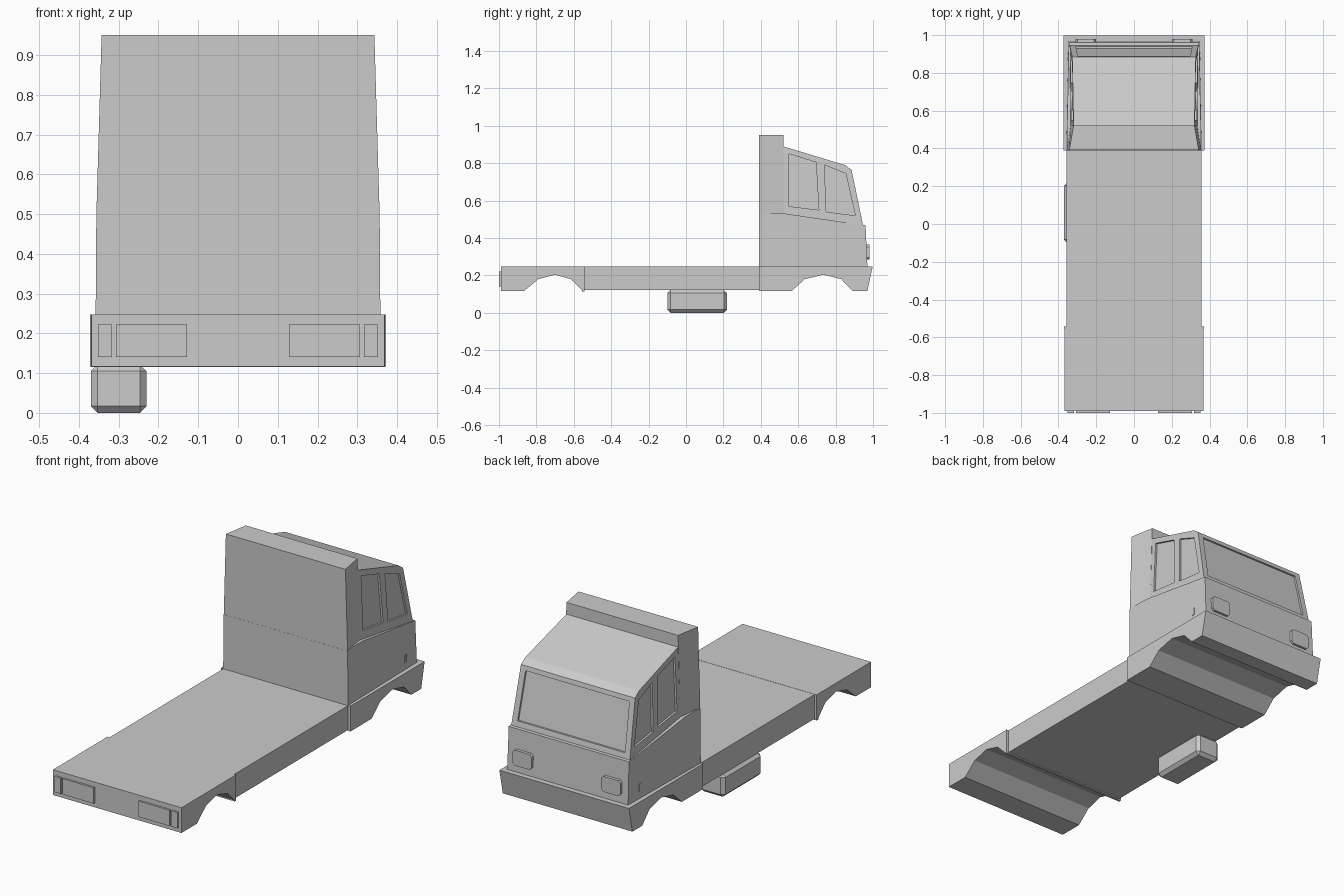
import bpy, bmesh

if "Cube" in bpy.data.objects:
    bpy.data.objects.remove(bpy.data.objects["Cube"])


def solid(name, ring_a, ring_b):
    """Closed solid joining two matching outlines."""
    bm = bmesh.new()
    a = [bm.verts.new(p) for p in ring_a]
    b = [bm.verts.new(p) for p in ring_b]
    n = len(a)
    bm.faces.new(a)
    bm.faces.new(b[::-1])
    for i in range(n):
        bm.faces.new((a[i], b[i], b[(i + 1) % n], a[(i + 1) % n]))
    bmesh.ops.recalc_face_normals(bm, faces=bm.faces)
    me = bpy.data.meshes.new(name)
    bm.to_mesh(me)
    bm.free()
    ob = bpy.data.objects.new(name, me)
    bpy.context.collection.objects.link(ob)
    return ob


def symmetric(name, side):
    """Solid spanning x, from (half width, y, z) side outline."""
    return solid(name, side, [(-x, y, z) for x, y, z in side])


def box(name, x0, x1, y0, y1, z0, z1):
    yz = [(y0, z0), (y1, z0), (y1, z1), (y0, z1)]
    return solid(name, [(x0, y, z) for y, z in yz], [(x1, y, z) for y, z in yz])


def cut(target, cutter):
    cutter.hide_render = True
    m = target.modifiers.new("recess", 'BOOLEAN')
    m.operation = 'DIFFERENCE'
    m.solver = 'EXACT'
    m.object = cutter
    bpy.context.view_layer.objects.active = target
    bpy.ops.object.modifier_apply(modifier=m.name)
    bpy.data.objects.remove(cutter)


# Chassis: front bumper with wheel arches, flat bed, rear section with arches
front = [(.39, .117), (.565, .117), (.635, .18), (.735, .204), (.83, .18),
         (.89, .117), (.97, .117), (.998, .248), (.39, .248)]
symmetric("front_bumper_and_arches", [(.372, y, z) for y, z in front])
box("bed", -.358, .358, -.55, .395, .121, .247)
rear = [(-.99, .117), (-.865, .117), (-.79, .18), (-.70, .204), (-.615, .18),
        (-.56, .125), (-.55, .125), (-.55, .248), (-.99, .248)]
symmetric("rear_section", [(.369, y, z) for y, z in rear])
box("rear_mudflap", -.37, .37, -.556, -.543, .115, .248)

# Lower cab body
symmetric("cab_lower", [(.358, .39, .245), (.356, .39, .53), (.354, .43, .535),
                        (.354, .52, .532), (.345, .96, .468), (.347, .97, .245)])

# Tall rear wall of the cab
symmetric("cab_rear_wall", [(.3555, .3905, .52), (.335, .525, .52),
                            (.32, .522, .95), (.343, .3905, .95)])


# Upper cab with sloped, slightly leaning sides
def side_x(y, z):
    return .335 + .0059 * (y - .52) - .0423 * (z - .535)


profile = [(.50, .52), (.50, .896), (.85, .79), (.885, .765), (.945, .475), (.947, .46)]
cab = symmetric("cab_upper", [(side_x(y, z), y, z) for y, z in profile])

# Recessed side windows
windows = [[(.55, .85), (.695, .805), (.71, .55), (.55, .57)],
           [(.74, .79), (.855, .745), (.905, .52), (.75, .54)]]
for s in (-1, 1):
    for w in windows:
        cut(cab, solid("window_cutter",
                       [(s * (side_x(y, z) - .01), y, z) for y, z in w],
                       [(s * (side_x(y, z) + .03), y, z) for y, z in w]))

# Recessed windscreen
screen = [(-.308, .498), (.308, .498), (.298, .742), (-.298, .742)]


def slope_y(z):
    return .945 - .2069 * (z - .475)


cut(cab, solid("screen_cutter", [(x, slope_y(z) - .01, z) for x, z in screen],
               [(x, slope_y(z) + .04, z) for x, z in screen]))

# Headlights, side markers and rear lamps on both sides
lamp = [(.20, .297), (.212, .285), (.298, .285), (.31, .297),
        (.31, .353), (.298, .365), (.212, .365), (.20, .353)]
for s, side in ((-1, "left"), (1, "right")):
    solid("headlight_" + side, [(s * x, .95, z) for x, z in lamp],
          [(s * x, .98, z) for x, z in lamp])
    box("side_marker_" + side, s * .34, s * .352, .865, .883, .285, .325)
    box("rear_lamp_" + side, s * .128, s * .307, -1, -.98, .14, .222)
    box("rear_reflector_" + side, s * .317, s * .352, -1, -.98, .14, .222)

# Fuel tank under the left side, chamfered
tank = box("fuel_tank", -.37, -.23, -.10, .22, 0, .122)
bev = tank.modifiers.new("chamfer", 'BEVEL')
bev.width = .017
bev.segments = 1
